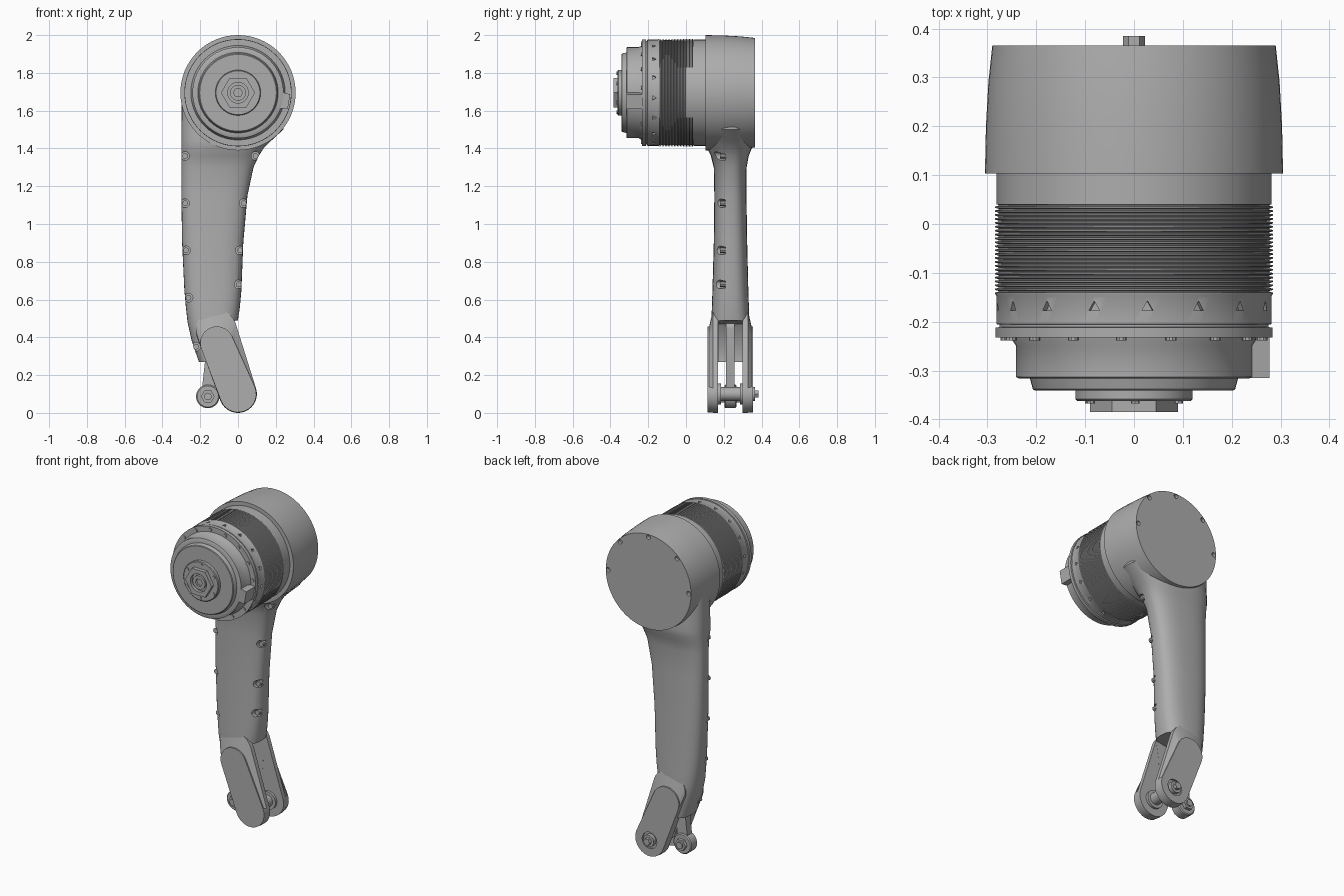
import bpy, bmesh
from math import sin, cos, pi, radians, atan2, copysign
from mathutils import Matrix, Vector

if "Cube" in bpy.data.objects:
    bpy.data.objects.remove(bpy.data.objects["Cube"], do_unlink=True)

grey = bpy.data.materials.new("plain grey")
grey.use_nodes = True
grey.diffuse_color = (0.42, 0.42, 0.42, 1)
grey.node_tree.nodes["Principled BSDF"].inputs["Base Color"].default_value = grey.diffuse_color

HUB = (0, 1.695)        # hub axis in x, z
PIVOT = (0, 0.1)        # fork pivot in x, z
ROLLER = (-0.16, 0.087)  # link roller in x, z


def finish(name, bm, angle=35):
    bmesh.ops.recalc_face_normals(bm, faces=bm.faces)
    me = bpy.data.meshes.new(name)
    bm.to_mesh(me)
    bm.free()
    me.materials.append(grey)
    ob = bpy.data.objects.new(name, me)
    bpy.context.collection.objects.link(ob)
    smooth(ob, angle)
    return ob


def smooth(ob, angle=35):
    bpy.ops.object.select_all(action='DESELECT')
    ob.select_set(True)
    bpy.context.view_layer.objects.active = ob
    bpy.ops.object.shade_smooth_by_angle(angle=radians(angle))


def skin(bm, rings):
    """Bridge equal rings of points and cap both ends."""
    rows = [[bm.verts.new(p) for p in ring] for ring in rings]
    n = len(rows[0])
    for a, b in zip(rows, rows[1:]):
        for i in range(n):
            bm.faces.new((a[i], a[(i + 1) % n], b[(i + 1) % n], b[i]))
    bm.faces.new(rows[0])
    bm.faces.new(rows[-1])


def circle(c, r, n=24):
    return [(c[0] + r * cos(2 * pi * i / n), c[1] + r * sin(2 * pi * i / n)) for i in range(n)]


def capsule(a, ra, b, rb, n=14):
    """Outline of two round ends joined by straight sides."""
    t = atan2(b[1] - a[1], b[0] - a[0])
    pts = []
    for c, r, start in ((b, rb, t - pi / 2), (a, ra, t + pi / 2)):
        pts += [(c[0] + r * cos(start + pi * i / n), c[1] + r * sin(start + pi * i / n))
                for i in range(n + 1)]
    return pts


def add_prism(bm, outline, y0, y1):
    skin(bm, [[(x, y, z) for x, z in outline] for y in (y0, y1)])


def prism(name, outline, y0, y1):
    bm = bmesh.new()
    add_prism(bm, outline, y0, y1)
    return finish(name, bm)


def lathe(name, profile, c, n=64):
    """Turn a list of (radius, y) about a y axis through c."""
    bm = bmesh.new()
    skin(bm, [[(x, y, z) for x, z in circle(c, r, n)] for r, y in profile])
    return finish(name, bm)


def cut(ob, bm):
    cutter = finish("cutter", bm)
    cutter.hide_render = True
    mod = ob.modifiers.new("cut", 'BOOLEAN')
    mod.operation, mod.solver, mod.object = 'DIFFERENCE', 'EXACT', cutter
    bpy.context.view_layer.objects.active = ob
    bpy.ops.object.modifier_apply(modifier=mod.name)
    bpy.data.objects.remove(cutter, do_unlink=True)
    smooth(ob)


def around(c, r, n, start=0, step=None):
    step = step or 2 * pi / n
    return [(c[0] + r * cos(start + step * i), c[1] + r * sin(start + step * i)) for i in range(n)]


# Rear housing with screw notches in the upper rim
housing = lathe("rear_housing", [(0.305, 0.103), (0.303, 0.2), (0.298, 0.29), (0.29, 0.365)], HUB)
bm = bmesh.new()
for p in around(HUB, 0.274, 5, 0, pi / 4):
    add_prism(bm, circle(p, 0.014, 12), 0.345, 0.4)
cut(housing, bm)

# Ribbed drum with fine fins, a groove and a front rim
profile = [(0.281, 0.12), (0.281, 0.04)]
fins = 23
for i in range(fins):
    y = 0.04 - 0.008 * i
    profile += [(0.277, y - 0.001), (0.277, y - 0.003), (0.284, y - 0.004), (0.284, y - 0.007)]
profile += [(0.281, -0.148), (0.281, -0.205), (0.275, -0.206), (0.275, -0.211),
            (0.283, -0.212), (0.283, -0.232)]
drum = lathe("ribbed_drum", profile, HUB)
bm = bmesh.new()
for i in range(16):
    turn = Matrix.Translation((HUB[0], -0.17, HUB[1])) @ Matrix.Rotation(2 * pi * (i + 0.25) / 16, 4, 'Y')
    bmesh.ops.create_cone(bm, cap_ends=True, segments=3, radius1=0.013, radius2=0.013, depth=0.03,
                          matrix=turn @ Matrix.Translation((0, 0, 0.283)))
cut(drum, bm)

# Rim screws
for i, p in enumerate(around(HUB, 0.263, 16, 0.1)):
    prism("rim_screw_%d" % i, circle(p, 0.011, 10), -0.238, -0.225)

# Stepped front cap
lathe("front_cap", [(0.25, -0.225), (0.25, -0.236), (0.241, -0.25), (0.241, -0.313), (0.236, -0.316),
                    (0.213, -0.316), (0.207, -0.338), (0.203, -0.341)], HUB)
lathe("cap_boss", [(0.12, -0.33), (0.12, -0.358), (0.116, -0.362)], HUB, 48)
for i, p in enumerate(around(HUB, 0.104, 6, 0.5)):
    prism("boss_screw_%d" % i, circle(p, 0.009, 8), -0.367, -0.355)

# Hexagonal nut with a bored shaft
nut = prism("hex_nut", circle(HUB, 0.09, 6), -0.385, -0.355)
bm = bmesh.new()
add_prism(bm, circle(HUB, 0.055), -0.4, -0.366)
cut(nut, bm)
shaft = prism("shaft_end", circle(HUB, 0.042), -0.381, -0.355)
bm = bmesh.new()
add_prism(bm, circle(HUB, 0.024, 6), -0.4, -0.367)
cut(shaft, bm)

# Connector block on the side of the cap
bm = bmesh.new()
add_prism(bm, [(0.2, -0.045), (0.274, -0.04), (0.274, 0.04), (0.2, 0.045)], -0.315, -0.23)
bmesh.ops.rotate(bm, verts=bm.verts, matrix=Matrix.Rotation(radians(10), 3, 'Y'))
bmesh.ops.translate(bm, verts=bm.verts, vec=(HUB[0], 0, HUB[1]))
finish("connector_block", bm)

# Arm: rounded sections as z, left x, right x, front y, back y
sections = [(1.66, -0.298, 0.24, 0.115, 0.35), (1.5, -0.3, 0.24, 0.108, 0.352),
            (1.44, -0.3, 0.175, 0.106, 0.354), (1.4, -0.3, 0.135, 0.112, 0.348),
            (1.36, -0.3, 0.11, 0.132, 0.332), (1.3, -0.3, 0.082, 0.147, 0.321),
            (1.15, -0.3, 0.05, 0.15, 0.32), (0.9, -0.296, 0.028, 0.147, 0.324),
            (0.65, -0.284, 0.018, 0.14, 0.33), (0.56, -0.276, 0.01, 0.137, 0.333),
            (0.48, -0.267, -0.002, 0.134, 0.336), (0.38, -0.245, -0.02, 0.134, 0.336),
            (0.27, -0.207, -0.03, 0.136, 0.334)]
bm = bmesh.new()
rings = []
for z, xl, xr, y0, y1 in sections:
    ring = []
    for i in range(40):
        c, s = cos(2 * pi * i / 40), sin(2 * pi * i / 40)
        ring.append(((xl + xr) / 2 + (xr - xl) / 2 * copysign(abs(c) ** 0.75, c),
                     (y0 + y1) / 2 + (y1 - y0) / 2 * copysign(abs(s) ** 0.75, s), z))
    rings.append(ring)
skin(bm, rings)
arm = finish("arm", bm)

# Fork slot through the lower arm
bm = bmesh.new()
add_prism(bm, [(-0.19, 0.2), (-0.19, 0.36), (-0.12, 0.47), (0, 0.49), (0.2, 0.49), (0.2, 0.2)], 0.172, 0.298)
cut(arm, bm)

# Screw pockets along both edges of the arm
pockets = [(-0.28, 1.36), (-0.28, 1.11), (-0.275, 0.86), (-0.262, 0.61), (-0.222, 0.35),
           (0.093, 1.36), (0.03, 1.11), (0.01, 0.86), (0.003, 0.68)]
bm = bmesh.new()
for p in pockets:
    add_prism(bm, circle(p, 0.023, 14), 0.08, 0.21)
cut(arm, bm)
for i, p in enumerate(pockets):
    prism("arm_screw_%d" % i, circle(p, 0.015, 10), 0.18, 0.215)

# Fork plates, mirrored about the middle of the arm
MID = 0.235
for side, name in ((-1, "front"), (1, "back")):
    bm = bmesh.new()
    wide = capsule((-0.115, 0.44), 0.108, PIVOT, 0.1)
    narrow = capsule((-0.112, 0.37), 0.088, PIVOT, 0.097)
    skin(bm, [[(x, MID + side * d, z) for x, z in outline]
              for outline, d in ((wide, 0.065), (wide, 0.092), (narrow, 0.112), (narrow, 0.12))])
    plate = finish(name + "_fork_plate", bm, 25)
    if side > 0:
        bm = bmesh.new()
        add_prism(bm, circle(PIVOT, 0.05), 0.343, 0.4)
        cut(plate, bm)
    washer = sorted((MID + side * 0.05, MID + side * 0.068))
    prism(name + "_pivot_washer", circle(PIVOT, 0.055), *washer)

# Pivot pin and its bolt head
prism("pivot_pin", circle(PIVOT, 0.036), 0.17, 0.3)
prism("pivot_bolt_collar", circle(PIVOT, 0.036), 0.33, 0.365)
prism("pivot_bolt_head", circle(PIVOT, 0.022, 6), 0.36, 0.385)

# Link with a roller end
prism("link_bar", capsule(ROLLER, 0.035, (-0.125, 0.45), 0.03), 0.212, 0.258)
lathe("link_roller", [(0.056, 0.203), (0.062, 0.209), (0.062, 0.261), (0.056, 0.267)], ROLLER, 32)
prism("link_bolt", circle(ROLLER, 0.036, 6), 0.183, 0.287)
prism("link_bolt_pin", circle(ROLLER, 0.02, 16), 0.175, 0.295)
